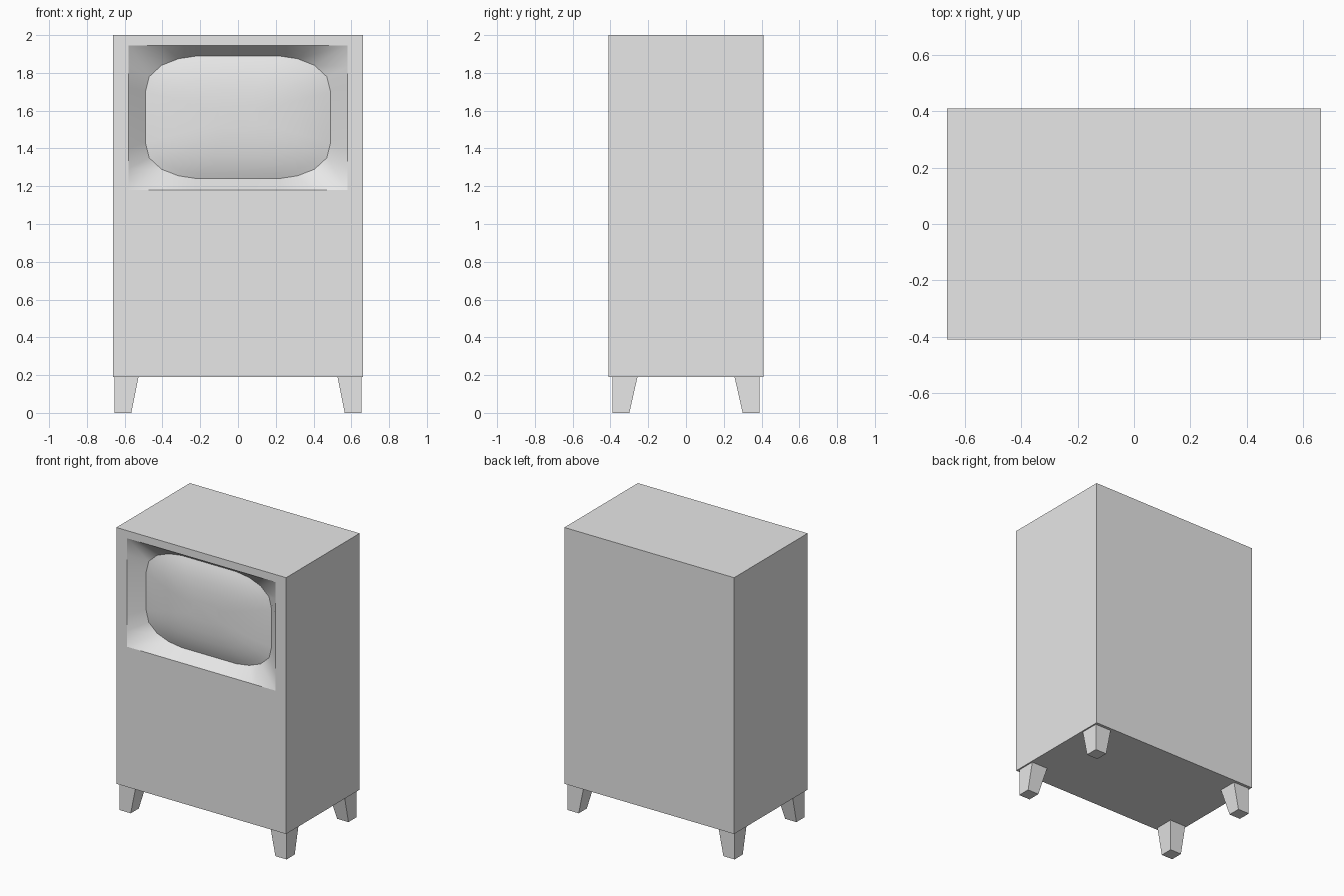
import bpy
import bmesh
from mathutils import Vector

if "Cube" in bpy.data.objects:
    bpy.data.objects.remove(bpy.data.objects["Cube"], do_unlink=True)

# One plain light grey for everything
COLOUR = (0.8, 0.8, 0.8, 1)
grey = bpy.data.materials.new("light_grey")
grey.use_nodes = True
grey.diffuse_color = COLOUR
grey.node_tree.nodes["Principled BSDF"].inputs["Base Color"].default_value = COLOUR

HALF_W, HALF_D, BASE, TOP = 0.663, 0.41, 0.19, 2.0
OPEN_X, OPEN_Z, OPEN_MID = 0.58, 0.383, 1.563
SCREEN_MID, RECESS, BULGE = 1.565, 0.085, 0.05


def finish(name, bm, smooth=False):
    mesh = bpy.data.meshes.new(name)
    for face in bm.faces:
        face.smooth = smooth
    bm.to_mesh(mesh)
    bm.free()
    mesh.materials.append(grey)
    obj = bpy.data.objects.new(name, mesh)
    bpy.context.collection.objects.link(obj)
    return obj


def full_loop(quarter):
    """Mirror a quarter outline (side to top) into a closed loop."""
    top = quarter + [(-x, z) for x, z in reversed(quarter)]
    return top + [(-x, -z) for x, z in top]


def add_ring(bm, loop, y, mid, scale=1):
    return [bm.verts.new((x * scale, y, mid + z * scale)) for x, z in loop]


def bridge(bm, a, b):
    for i in range(len(a)):
        j = (i + 1) % len(a)
        bm.faces.new((a[i], a[j], b[j], b[i]))


# Cabinet: box with a rectangular opening in the front
bm = bmesh.new()
bmesh.ops.create_cube(bm, size=2)
for v in bm.verts:
    v.co = (v.co.x * HALF_W, v.co.y * HALF_D, TOP if v.co.z > 0 else BASE)
bm.normal_update()
front = min(bm.faces, key=lambda f: f.calc_center_median().y)
bmesh.ops.inset_individual(bm, faces=[front], thickness=0.05)
middle = front.calc_center_median().z
for v in front.verts:
    v.co.x = OPEN_X if v.co.x > 0 else -OPEN_X
    v.co.z = OPEN_MID + (OPEN_Z if v.co.z > middle else -OPEN_Z)
bmesh.ops.delete(bm, geom=[front], context="FACES_ONLY")
finish("cabinet", bm)

# Matching quarter outlines of the opening and the rounded screen
opening = full_loop([(OPEN_X, 0.16), (OPEN_X, 0.27), (OPEN_X, OPEN_Z),
                     (0.4, OPEN_Z), (0.22, OPEN_Z)])
screen = full_loop([(0.49, 0.135), (0.47, 0.215), (0.405, 0.275),
                    (0.315, 0.31), (0.215, 0.325)])

# Bezel: sloping surround between the opening and the screen
bm = bmesh.new()
outer = add_ring(bm, opening, -HALF_D, OPEN_MID)
inner = add_ring(bm, screen, -HALF_D + RECESS, SCREEN_MID)
bridge(bm, outer, inner)
finish("bezel", bm, smooth=True)

# Screen: shallow dome of shrinking rings
bm = bmesh.new()
rings = []
for scale in (1, 0.92, 0.8, 0.65, 0.45, 0.22):
    y = -HALF_D + RECESS - BULGE * (1 - scale ** 3)
    rings.append(add_ring(bm, screen, y, SCREEN_MID, scale))
for a, b in zip(rings, rings[1:]):
    bridge(bm, a, b)
bm.faces.new(rings[-1])
finish("screen", bm, smooth=True)

# Legs: straight on the outer sides, tapered on the inner sides
for side, sx in (("right", -1), ("left", 1)):
    for end, sy in (("front", -1), ("back", 1)):
        bm = bmesh.new()
        bmesh.ops.create_cube(bm, size=2)
        for v in bm.verts:
            high = v.co.z > 0
            x = 0.653 if v.co.x > 0 else (0.527 if high else 0.565)
            y = 0.39 if v.co.y > 0 else (0.257 if high else 0.3)
            v.co = Vector((sx * x, sy * y, BASE if high else 0))
        bmesh.ops.recalc_face_normals(bm, faces=bm.faces)
        finish(f"{end}_{side}_leg", bm)
